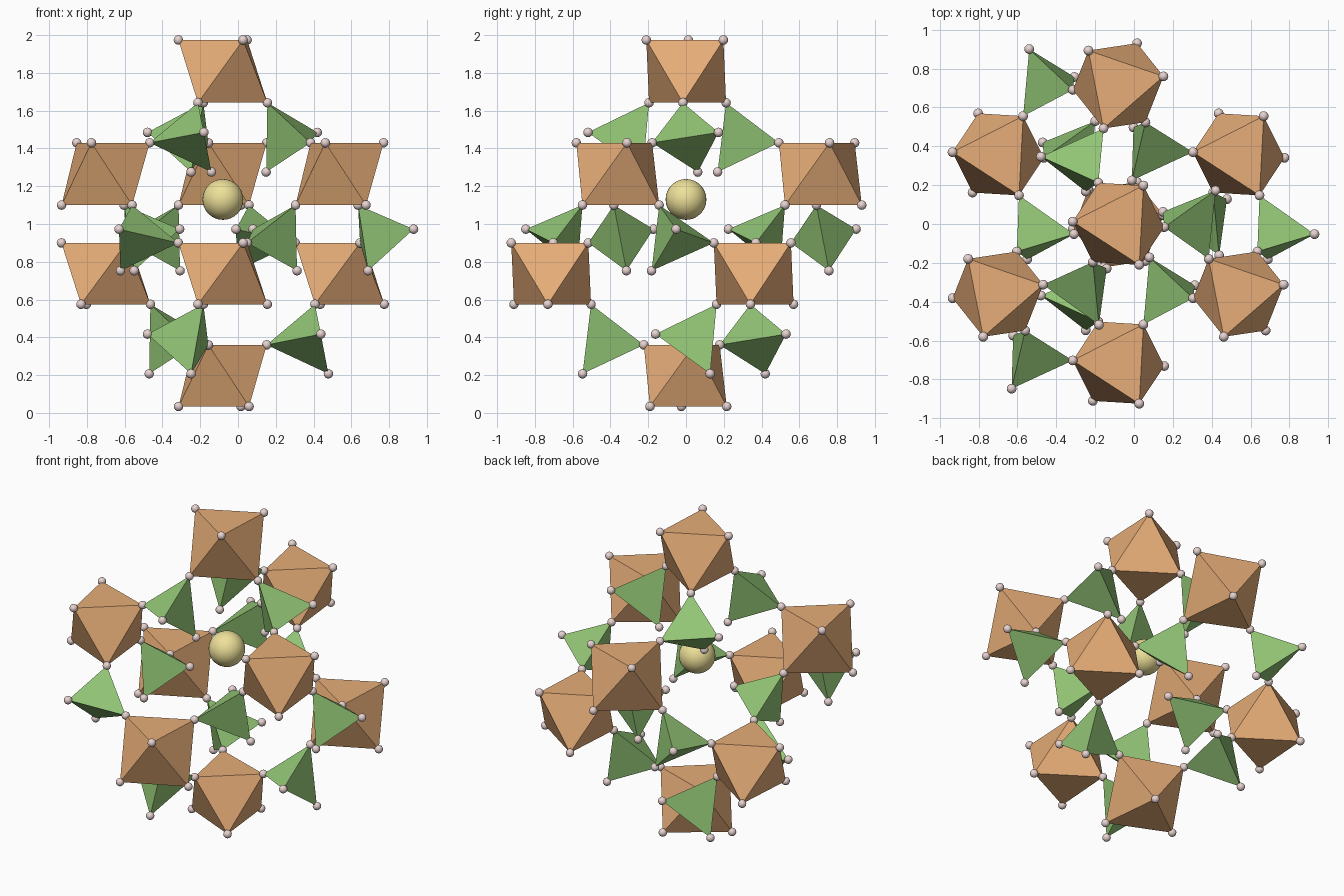
import bpy, bmesh
from math import cos, sin, radians, sqrt
from mathutils import Vector, Matrix

if "Cube" in bpy.data.objects:
    bpy.data.objects.remove(bpy.data.objects["Cube"])

AXIS = Vector((-0.08, 0, 0))   # threefold axis of the cluster
R = 0.715                      # sideways step between neighbouring octahedra
DIRS = (30, 150, 270)          # headings of the links that go up one layer


def mat(name, col):
    m = bpy.data.materials.new(name)
    m.diffuse_color = (*col, 1)
    m.use_nodes = True
    m.node_tree.nodes["Principled BSDF"].inputs["Base Color"].default_value = m.diffuse_color
    return m


ORANGE = mat("orange", (0.80, 0.42, 0.19))
GREEN = mat("green", (0.29, 0.56, 0.18))
PINK = mat("pale_pink", (0.80, 0.65, 0.63))
YELLOW = mat("yellow", (0.85, 0.75, 0.32))


def polar(r, deg, z=0.0):
    return Vector((r * cos(radians(deg)), r * sin(radians(deg)), z))


def finish(bm, name, material):
    me = bpy.data.meshes.new(name)
    bm.to_mesh(me)
    bm.free()
    me.materials.append(material)
    ob = bpy.data.objects.new(name, me)
    bpy.context.collection.objects.link(ob)
    return ob


def hull(name, points, material):
    bm = bmesh.new()
    for p in points:
        bm.verts.new(p)
    bmesh.ops.convex_hull(bm, input=bm.verts[:])
    bmesh.ops.recalc_face_normals(bm, faces=bm.faces[:])
    finish(bm, name, material)


def balls(name, points, radius, segs, material):
    bm = bmesh.new()
    for p in points:
        bmesh.ops.create_uvsphere(bm, u_segments=segs, v_segments=segs // 2,
                                  radius=radius, matrix=Matrix.Translation(p))
    for f in bm.faces:
        f.smooth = True
    finish(bm, name, material)


# Heights of the lower and upper triangle of the octahedra in each layer
LAYER_Z = ((0.034, 0.36), (0.575, 0.90), (1.10, 1.43), (1.642, 1.974))
# Layers alternate between two twists: (lower, upper) corner angle from a link
TWIST = ((156, -19), (-154, 27))
# Free tetrahedron corners for a link heading 0: radius, angle, height
FREE = (((0.543, -47.3, 0.22), (0.573, -17.1, 0.01)),
        ((0.566, 43.6, 0.235), (0.560, 15.5, 0.015)))

# Octahedra: one at each end, three in each middle layer
octs = [(0, AXIS)]
octs += [(1, AXIS + polar(R, a)) for a in DIRS]
octs += [(2, AXIS + polar(R, a + 60)) for a in DIRS]
octs += [(3, AXIS)]


def corner(layer, centre, side, heading):
    return centre + polar(0.236, heading + TWIST[layer % 2][side],
                          LAYER_Z[layer][side])


atoms = []
for layer, c in octs:
    pts = [corner(layer, c, s, h) for s in (0, 1) for h in DIRS]
    hull("octahedron", pts, ORANGE)
    atoms += pts

# Tetrahedra: bridge every pair of octahedra linked between adjacent layers
for layer, c in octs:
    for heading in DIRS:
        target = c + polar(R, heading)
        if not any(l == layer + 1 and (p - target).length < 0.05 for l, p in octs):
            continue
        mid = sum(LAYER_Z[layer]) / 2
        free = [c + polar(r, heading + a, mid + z) for r, a, z in FREE[layer % 2]]
        hull("tetrahedron", [corner(layer, c, 1, heading),
                             corner(layer + 1, target, 0, heading)] + free, GREEN)
        atoms += free

# Small corner atoms and the single large atom in the cavity
balls("corner_atoms", atoms, 0.025, 16, PINK)
balls("cavity_atom", [AXIS + Vector((0, 0, 1.13))], 0.108, 32, YELLOW)
